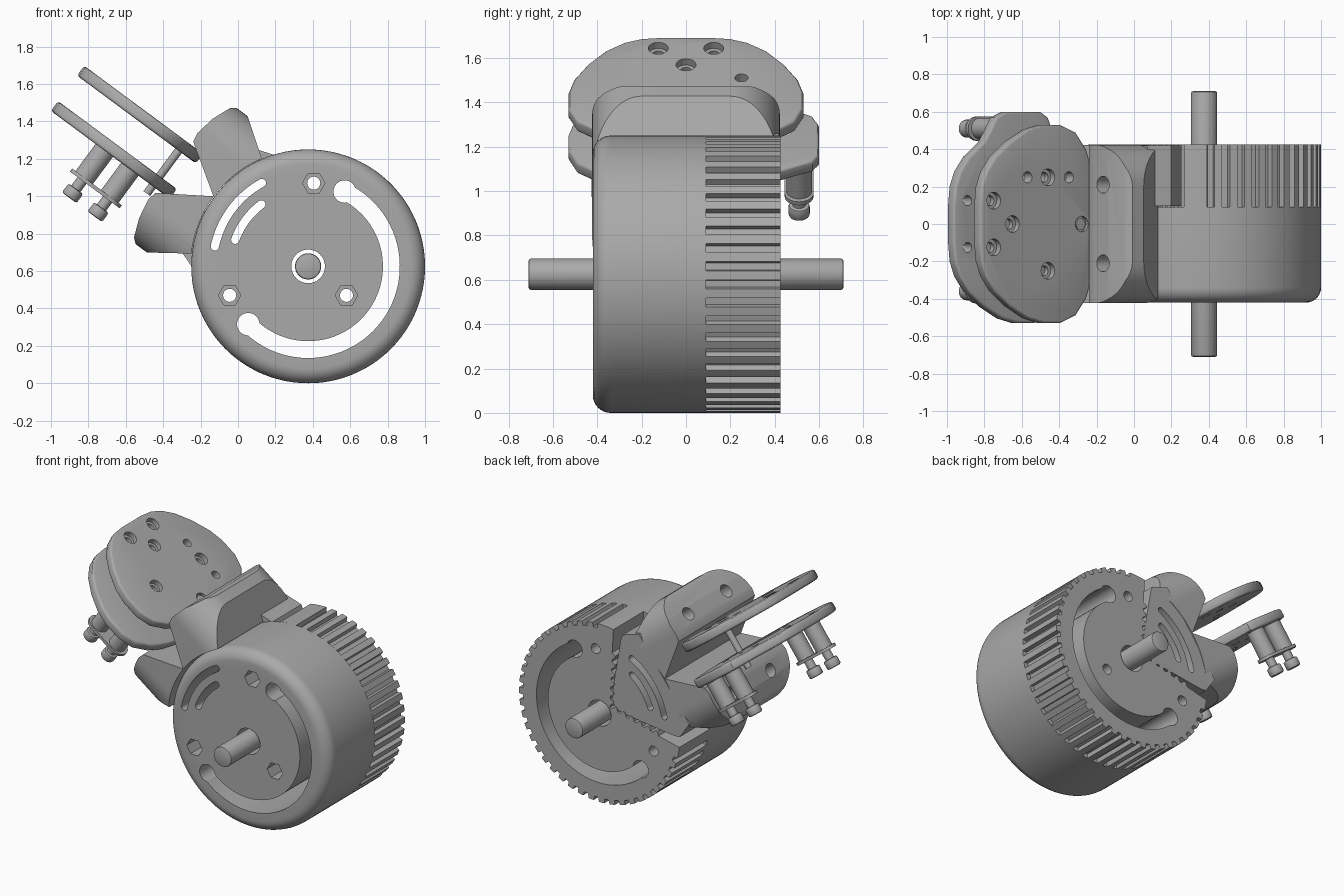
import bpy, bmesh
from math import sin, cos, pi, radians
from mathutils import Matrix

if "Cube" in bpy.data.objects:
    bpy.data.objects.remove(bpy.data.objects["Cube"], do_unlink=True)

gray = bpy.data.materials.new("plain gray")
gray.use_nodes = True
gray.diffuse_color = (0.4, 0.4, 0.4, 1)
gray.node_tree.nodes["Principled BSDF"].inputs["Base Color"].default_value = (0.4, 0.4, 0.4, 1)

# Two frames: the drum, and the arm tilted about the drum axis (local x runs out along the arm)
DRUM = Matrix.Translation((0.375, 0, 0.625))
ARM = DRUM @ Matrix.Rotation(radians(216.5), 4, 'Y')
R = 0.625
BACK = 0.425
PLACE = {'x': lambda a, b, h: (h, a, b), 'y': lambda a, b, h: (a, h, b), 'z': lambda a, b, h: (a, b, h)}


def prism(name, pts, h0, h1, axis, frame):
    bm = bmesh.new()
    rings = [[bm.verts.new(frame @ Matrix.Translation(PLACE[axis](a, b, h)).translation)
              for a, b in pts] for h in (h0, h1)]
    for ring in rings:
        bm.faces.new(ring)
    n = len(pts)
    for i in range(n):
        j = (i + 1) % n
        bm.faces.new((rings[0][i], rings[0][j], rings[1][j], rings[1][i]))
    bmesh.ops.recalc_face_normals(bm, faces=bm.faces)
    mesh = bpy.data.meshes.new(name)
    bm.to_mesh(mesh)
    bm.free()
    ob = bpy.data.objects.new(name, mesh)
    mesh.materials.append(gray)
    bpy.context.collection.objects.link(ob)
    return ob


def arc(r, a0, a1, n, cx=0, cy=0):
    return [(cx + r * cos(radians(a0 + (a1 - a0) * i / n)),
             cy + r * sin(radians(a0 + (a1 - a0) * i / n))) for i in range(n + 1)]


def circle(r, cx=0, cy=0, n=32):
    return arc(r, 0, 360, n, cx, cy)[:-1]


def slot(r, w, a0, a1):
    caps = [(r * cos(radians(a)), r * sin(radians(a))) for a in (a0, a1)]
    return (arc(r + w, a0, a1, 48) + arc(w, a1, a1 + 180, 8, *caps[1])[1:-1]
            + arc(r - w, a1, a0, 48) + arc(w, a0 + 180, a0 + 360, 8, *caps[0])[1:-1])


def modify(ob, kind, **settings):
    mod = ob.modifiers.new(kind, kind)
    for key, value in settings.items():
        setattr(mod, key, value)
    bpy.context.view_layer.objects.active = ob
    bpy.ops.object.modifier_apply(modifier=mod.name)


def combine(targets, other, operation='DIFFERENCE'):
    for ob in targets:
        modify(ob, 'BOOLEAN', object=other, operation=operation, solver='EXACT')
    bpy.data.objects.remove(other, do_unlink=True)


def cut(targets, pts, h0, h1, axis, frame):
    combine(targets, prism("cutter", pts, h0, h1, axis, frame))


# Front drum with a rounded front rim
rim = [(R - 0.08 + 0.08 * sin(t * pi / 16), -0.42 + 0.08 * (1 - cos(t * pi / 16))) for t in range(9)]
outline = [(0, -0.42)] + rim + [(R, 0.09), (0, 0.09)]
bm = bmesh.new()
steps = 96
rows = [[bm.verts.new(DRUM @ Matrix.Translation((r * cos(2 * pi * i / steps), y, r * sin(2 * pi * i / steps))).translation)
         for r, y in outline[1:-1]] for i in range(steps)]
for i in range(steps):
    a, b = rows[i], rows[(i + 1) % steps]
    for k in range(len(a) - 1):
        bm.faces.new((a[k], a[k + 1], b[k + 1], b[k]))
for k in (0, -1):
    bm.faces.new([row[k] for row in rows])
bmesh.ops.recalc_face_normals(bm, faces=bm.faces)
mesh = bpy.data.meshes.new("front_drum")
bm.to_mesh(mesh)
bm.free()
mesh.materials.append(gray)
drum = bpy.data.objects.new("front_drum", mesh)
bpy.context.collection.objects.link(drum)

# Toothed rear drum with a serrated wedge opening facing the arm
gear_pts = arc(R, 43.5, 51, 4)
teeth = 34
pitch = 258 / teeth
for i in range(teeth):
    a = 51 + i * pitch
    gear_pts += arc(R - 0.03, a + 0.5, a + pitch * 0.45, 2) + arc(R, a + pitch * 0.5, a + pitch, 2)
gear_pts += arc(R, 309.5, 316.5, 4)
edge = []
for i in range(1, 25):
    t = i / 34
    out = 0.025 if i // 2 % 2 else 0
    edge.append((0.1 + 0.35 * t + out * 0.77, 0.43 * t - out * 0.63))
gear_pts += [(u, -v) for u, v in reversed(edge)] + [(0.1, 0)] + edge
gear = prism("toothed_rear_drum", gear_pts, 0.09, BACK, 'y', ARM)

# Fan-shaped tongue of the arm, inside the wedge opening
fan_half = [(0.14, 0.03), (0.18, 0.08), (0.46, 0.35), (0.495, 0.373), (0.62, 0.33)]
fan = prism("arm_tongue", fan_half + [(u, -v) for u, v in reversed(fan_half)], 0.095, BACK - 0.005, 'y', ARM)

# Slots, bolt holes and axle bore through the drum
parts = [drum, gear]
cut(parts, slot(0.445, 0.045, -136, 64), -1, 1, 'y', DRUM)
for a in (-136, 64):
    cut(parts, circle(0.06, 0.445 * cos(radians(a)), 0.445 * sin(radians(a))), -1, 1, 'y', DRUM)
for x, z in ((0.03, 0.445), (-0.42, -0.155), (0.205, -0.155)):
    cut(parts, circle(0.035, x, z, 20), -1, 1, 'y', DRUM)
    cut([drum], circle(0.06, x, z, 6), -1, -0.27, 'y', DRUM)
cut(parts, circle(0.09), -1, 1, 'y', DRUM)
for r, a0, a1 in ((0.51, 119, 168), (0.415, 127, 160)):
    cut([drum, fan], slot(r, 0.022, a0, a1), -1, 1, 'y', DRUM)

# Axle
axle = prism("axle", circle(0.07, n=40), -0.71, 0.71, 'y', DRUM)
modify(axle, 'BEVEL', width=0.01, segments=2, limit_method='ANGLE')

# Saddle block with a V notch, rounded corners and bolt holes
half = [(0.63, 0), (0.89, 0.17), (0.9, 0.22), (0.88, 0.33), (0.84, 0.43), (0.81, 0.455),
        (0.74, 0.455), (0.536, 0.312), (0.4, 0.25)]
saddle = prism("saddle_block", half + [(u, -v) for u, v in reversed(half[1:])], -0.425, 0.425, 'y', ARM)
corners = []
for k, (sy, sz) in enumerate(((1, 1), (-1, 1), (-1, -1), (1, -1))):
    corners += arc(0.22, 90 * k, 90 * k + 90, 12, sy * 0.203, sz * 0.233)
combine([saddle], prism("cutter", corners, 0.2, 1.2, 'x', ARM), 'INTERSECT')
cut([saddle], circle(R + 0.003, n=96), -1, 1, 'y', ARM)
for y in (-0.21, 0.21):
    for z in (-0.29, 0.29):
        cut([saddle], circle(0.045, y, z, 24), 0.78, 1.2, 'x', ARM)

# Pair of parallel mounting plates
side = [(0.81, 0), (0.825, 0.16), (0.85, 0.29), (0.89, 0.4), (0.96, 0.49), (1.06, 0.53), (1.18, 0.53),
        (1.28, 0.505), (1.4, 0.44), (1.5, 0.36), (1.56, 0.28), (1.59, 0.2), (1.6, 0.1)]
tab = side[:4] + [(0.94, 0.5), (0.97, 0.57), (1.02, 0.6), (1.25, 0.6), (1.32, 0.57), (1.36, 0.5)] + side[8:]
mirror = [(u, -y) for u, y in reversed(side[1:])]
upper = prism("upper_plate", side + mirror, -0.15, -0.085, 'z', ARM)
lower = prism("lower_plate", tab + mirror, 0.085, 0.15, 'z', ARM)
for plate in (upper, lower):
    modify(plate, 'BEVEL', width=0.016, segments=3, limit_method='ANGLE', angle_limit=radians(60))
for u, y in ((1.15, 0.25), (1.15, -0.25), (1.51, 0.125), (1.51, -0.125), (1.385, 0)):
    cut([upper, lower], circle(0.027, u, y, 20), -1, 1, 'z', ARM)
    cut([upper], circle(0.045, u, y, 24), -1, -0.115, 'z', ARM)
for u in (1.01, 1.286):
    cut([upper, lower], circle(0.03, u, 0.25, 20), -1, 1, 'z', ARM)
cut([upper], circle(0.042, 0.925, 0, 24), -1, -0.13, 'z', ARM)

# Clamp screw joining the plates
prism("clamp_screw", circle(0.022, 0.925, 0, 20), -0.135, 0.2, 'z', ARM)
prism("clamp_screw_head", circle(0.034, 0.925, 0, 6), -0.14, -0.12, 'z', ARM)

# Posts with end flanges and screws under the lower plate
for label, y in (("rear", 0.51), ("front", -0.36)):
    flange = arc(0.065, 90, 270, 10, 1.06, y) + arc(0.065, -90, 90, 10, 1.26, y)
    prism(label + "_post_flange", flange, 0.33, 0.35, 'z', ARM)
    for i, u in enumerate((1.075, 1.245)):
        tag = "%s_%d" % (label, i + 1)
        prism("post_" + tag, circle(0.058, u, y), 0.14, 0.335, 'z', ARM)
        prism("post_screw_" + tag, circle(0.03, u, y, 20), 0.35, 0.41, 'z', ARM)
        head = prism("post_screw_head_" + tag, circle(0.048, u, y, 24), 0.405, 0.465, 'z', ARM)
        modify(head, 'BEVEL', width=0.01, segments=2, limit_method='ANGLE')

# Smooth shading with sharp edges kept
for ob in bpy.context.collection.objects:
    if ob.type == 'MESH' and gray.name in ob.data.materials:
        bpy.ops.object.select_all(action='DESELECT')
        ob.select_set(True)
        bpy.context.view_layer.objects.active = ob
        bpy.ops.object.shade_smooth_by_angle(angle=radians(30))
